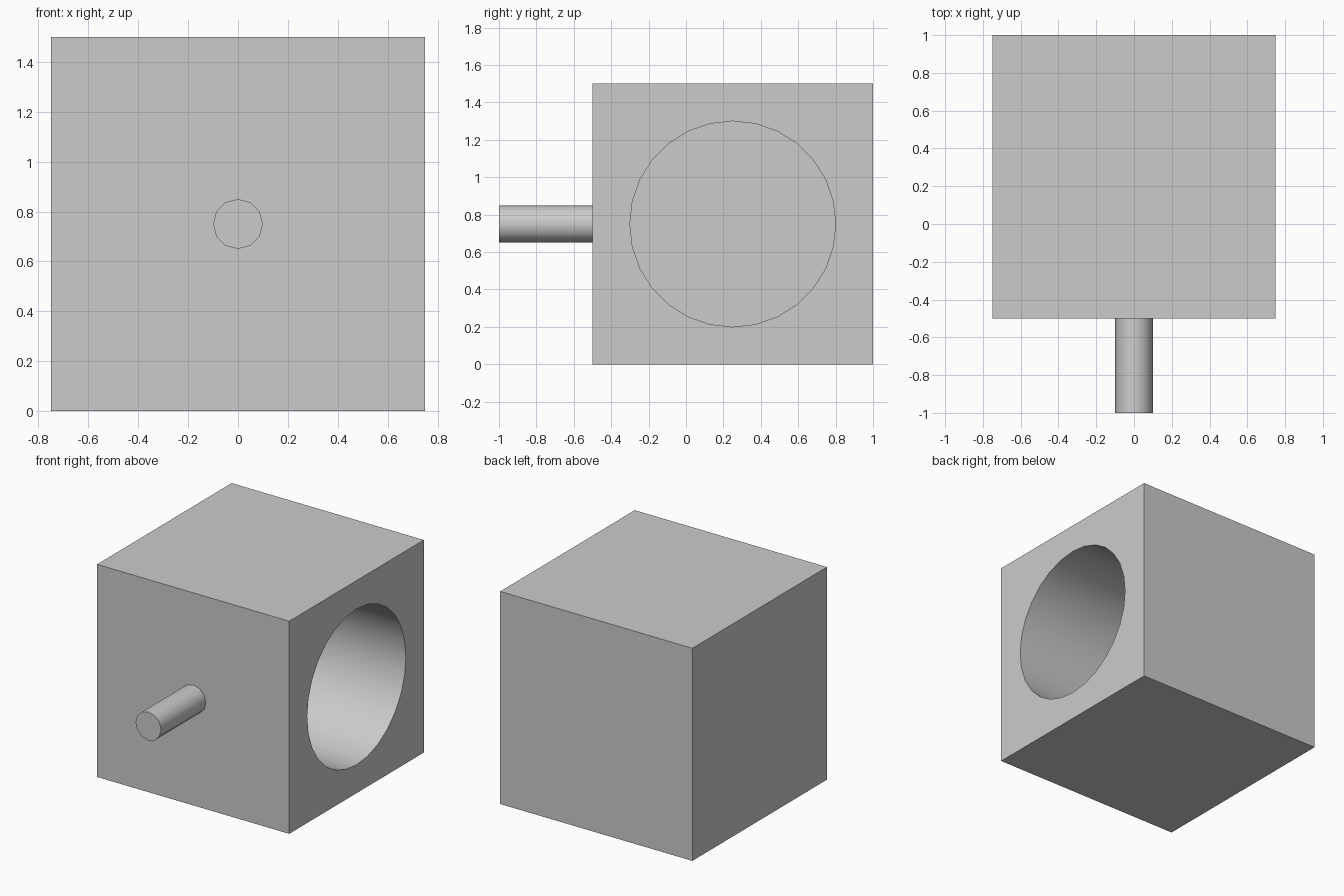
import bpy
import math

cube = bpy.data.objects.get("Cube")
if cube:
    bpy.data.objects.remove(cube, do_unlink=True)

SIDE = 1.5
CENTRE = (0, 0.25, SIDE / 2)
BORE_DEPTH = 1.3

grey = bpy.data.materials.new("plain grey")
grey.use_nodes = True
colour = (0.6, 0.6, 0.6, 1)
grey.diffuse_color = colour
grey.node_tree.nodes["Principled BSDF"].inputs["Base Color"].default_value = colour


def finish(name):
    """Name and colour the active object."""
    obj = bpy.context.object
    obj.name = name
    obj.data.materials.append(grey)
    return obj


def cylinder(name, sides, radius, length, location, rotation):
    bpy.ops.mesh.primitive_cylinder_add(
        vertices=sides, radius=radius, depth=length,
        location=location, rotation=rotation)
    return finish(name)


def smooth(obj):
    bpy.ops.object.select_all(action='DESELECT')
    obj.select_set(True)
    bpy.context.view_layer.objects.active = obj
    bpy.ops.object.shade_smooth_by_angle(angle=math.radians(40))


# Block
bpy.ops.mesh.primitive_cube_add(size=SIDE, location=CENTRE)
block = finish("block")

# Blind round bore, open on the +x face
overshoot = 0.2
bore = cylinder(
    "bore_cutter", 28, 0.55, BORE_DEPTH + overshoot,
    (SIDE / 2 + (overshoot - BORE_DEPTH) / 2, CENTRE[1], CENTRE[2]),
    (0, math.pi / 2, 0))
bore.hide_render = True

cut = block.modifiers.new("bore", 'BOOLEAN')
cut.operation = 'DIFFERENCE'
cut.solver = 'EXACT'
cut.object = bore
bpy.ops.object.select_all(action='DESELECT')
block.select_set(True)
bpy.context.view_layer.objects.active = block
bpy.ops.object.modifier_apply(modifier=cut.name)
bpy.data.objects.remove(bore, do_unlink=True)
smooth(block)

# Pin standing out of the front face
pin = cylinder("front_pin", 12, 0.1, 0.5, (0, -0.75, CENTRE[2]),
               (math.pi / 2, 0, 0))
smooth(pin)
